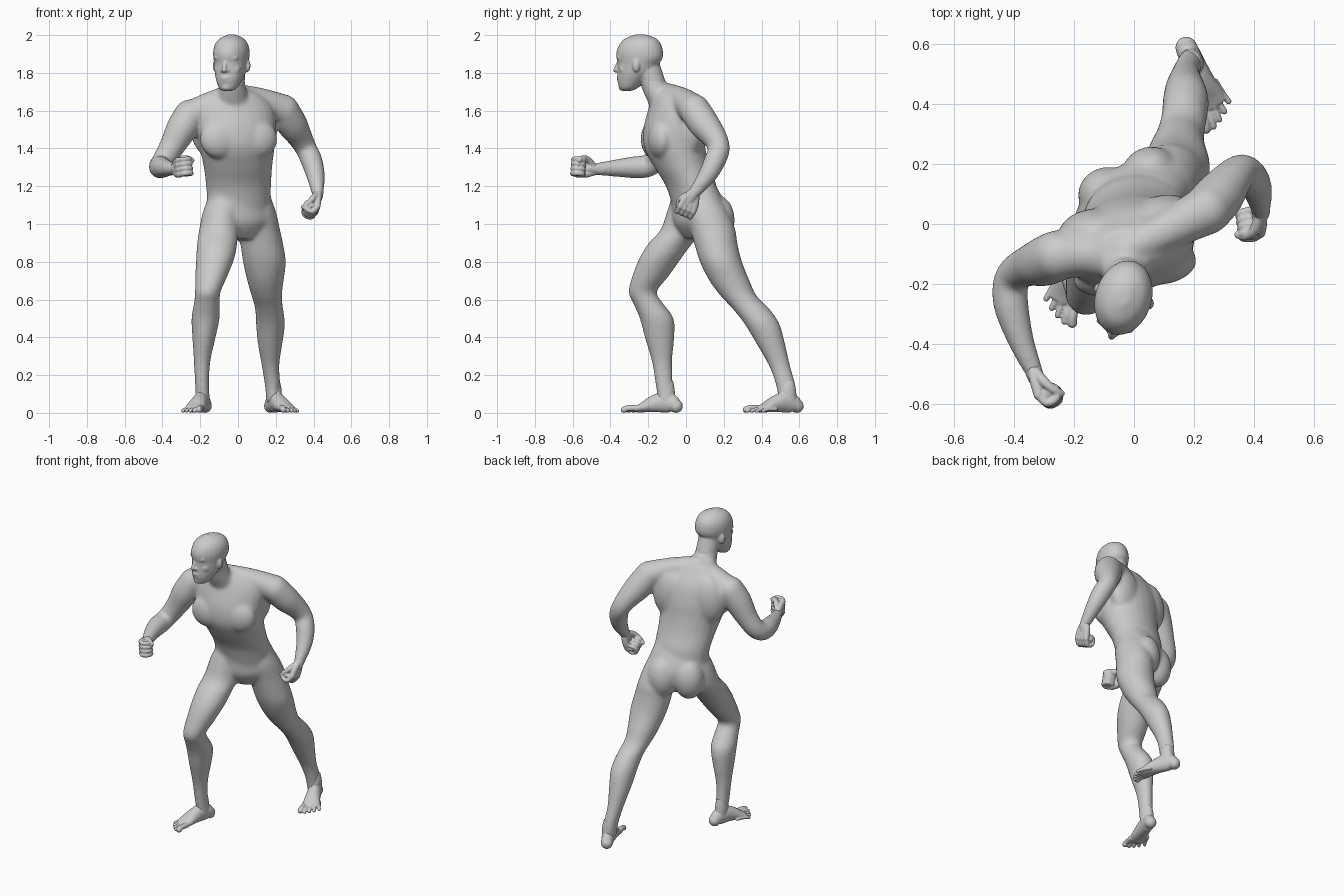
import bpy, bmesh, math
from mathutils import Vector, Matrix

bm = bmesh.new()
SIDES = 24


def catmull(rows, steps=4):
    """Smoothly interpolate a short list of section rows."""
    rows = [Vector(r) for r in rows]
    out = []
    for i in range(len(rows) - 1):
        p0, p1 = rows[max(i - 1, 0)], rows[i]
        p2, p3 = rows[i + 1], rows[min(i + 2, len(rows) - 1)]
        for k in range(steps):
            t = k / steps
            out.append(0.5 * (2 * p1 + (p2 - p0) * t + (2 * p0 - 5 * p1 + 4 * p2 - p3) * t ** 2
                              + (3 * p1 - p0 - 3 * p2 + p3) * t ** 3))
    return out + [rows[-1]]


def skin(rings):
    """Close a stack of point rings into a solid."""
    vs = [[bm.verts.new(p) for p in ring] for ring in rings]
    for a, b in zip(vs, vs[1:]):
        for i in range(SIDES):
            j = (i + 1) % SIDES
            bm.faces.new((a[i], a[j], b[j], b[i]))
    bm.faces.new(vs[0][::-1])
    bm.faces.new(vs[-1])


def ring(c, u, v, a, b):
    ang = [2 * math.pi * i / SIDES for i in range(SIDES)]
    return [c + u * a * math.cos(t) + v * b * math.sin(t) for t in ang]


def slices(rows, yaw=0):
    """Loft of horizontal ellipses: x, y, z, half width, half depth."""
    r = math.radians(yaw)
    u, v = Vector((math.cos(r), math.sin(r), 0)), Vector((-math.sin(r), math.cos(r), 0))
    skin([ring(Vector(s[:3]), u, v, s[3], s[4]) for s in catmull(rows)])


def blob(c, r, yaw=0):
    m = Matrix.Translation(c) @ Matrix.Rotation(math.radians(yaw), 4, 'Z') @ Matrix.Diagonal((*r, 1))
    bmesh.ops.create_uvsphere(bm, u_segments=20, v_segments=12, radius=1, matrix=m)


def tube(rows):
    """Loft along a path with rounded ends: x, y, z, half width, half height."""
    rows = [tuple(r) if len(r) == 5 else (*r, r[3]) for r in rows]
    pts = catmull(rows)
    rings, u = [], None
    for i, s in enumerate(pts):
        t = (Vector(pts[min(i + 1, len(pts) - 1)][:3]) - Vector(pts[max(i - 1, 0)][:3])).normalized()
        if u is None:
            u = t.cross(Vector((0, 0, 1)))
            u = u if u.length > 0.05 else t.orthogonal()
        u = (u - t * u.dot(t)).normalized()
        rings.append(ring(Vector(s[:3]), u, t.cross(u), s[3], s[4]))
    skin(rings)
    for s in (rows[0], rows[-1]):
        blob(s[:3], [min(s[3], s[4])] * 3)


def finish(name, voxel, iterations):
    """Fuse everything built so far into one smooth skin."""
    bmesh.ops.recalc_face_normals(bm, faces=bm.faces)
    mesh = bpy.data.meshes.new(name)
    bm.to_mesh(mesh)
    bm.clear()
    ob = bpy.data.objects.new(name, mesh)
    bpy.context.collection.objects.link(ob)
    fuse = ob.modifiers.new("fuse", 'REMESH')
    fuse.mode, fuse.voxel_size, fuse.use_smooth_shade = 'VOXEL', voxel, True
    soft = ob.modifiers.new("soften", 'SMOOTH')
    soft.factor, soft.iterations = .5, iterations


# Pelvis, then the chest twisted against it
slices([(.01, .07, .92, .06, .07), (.01, .07, 1.0, .18, .125), (.01, .07, 1.08, .187, .135),
        (.005, .045, 1.17, .172, .122), (.005, .02, 1.25, .15, .1)], 25)
TWIST = 11
slices([(.005, .055, 1.08, .165, .12), (.003, .028, 1.2, .174, .133), (0, -.02, 1.3, .183, .146),
        (-.005, -.058, 1.4, .2, .16), (-.012, -.068, 1.5, .216, .155), (-.02, -.07, 1.6, .215, .128),
        (-.025, -.08, 1.67, .17, .095), (-.03, -.09, 1.72, .08, .07)], TWIST)
rot, hip = (Matrix.Rotation(math.radians(a), 3, 'Z') for a in (TWIST, 25))
for s in (-1, 1):
    # Chest muscles, upper back and buttocks
    blob(Vector((-.012, -.075, 1.45)) + rot @ Vector((s * .1, -.08, 0)), (.11, .066, .105), TWIST)
    blob(Vector((-.012, -.05, 1.51)) + rot @ Vector((s * .12, .05, 0)), (.115, .075, .16), TWIST)
    blob(Vector((.01, .07, 1.02)) + hip @ Vector((s * .08, .075, 0)), (.095, .085, .13), 25)

# Neck and shoulder slopes
slices([(-.03, -.09, 1.6, .1, .09), (-.03, -.14, 1.69, .08, .083),
        (-.03, -.175, 1.75, .068, .07), (-.03, -.215, 1.84, .062, .068)])
tube([(-.03, -.1, 1.685, .055), (-.15, -.1, 1.63, .07), (-.255, -.105, 1.565, .083)])
tube([(-.03, -.09, 1.69, .055), (.11, -.02, 1.655, .068), (.24, .045, 1.605, .082)])

# Arms
tube([(-.255, -.105, 1.575, .085), (-.30, -.125, 1.5, .083), (-.35, -.14, 1.41, .068), (-.395, -.165, 1.335, .06),
      (-.412, -.21, 1.305, .06), (-.407, -.28, 1.3, .058), (-.375, -.39, 1.295, .044), (-.335, -.485, 1.29, .032)])
tube([(.24, .045, 1.605, .083), (.285, .095, 1.53, .082), (.328, .15, 1.46, .067), (.36, .175, 1.4, .058),
      (.388, .155, 1.34, .058), (.41, .115, 1.26, .05), (.423, .04, 1.16, .032)])

# Legs
slices([(-.06, .02, 1.16, .085, .09), (-.085, .01, 1.07, .1, .11), (-.1, -.015, .97, .106, .12),
        (-.11, -.08, .9, .107, .117), (-.12, -.135, .82, .102, .112), (-.142, -.19, .72, .085, .096),
        (-.16, -.23, .64, .068, .075), (-.165, -.2, .58, .069, .08), (-.172, -.155, .5, .075, .09),
        (-.18, -.14, .4, .062, .079), (-.19, -.127, .27, .044, .054), (-.19, -.115, .15, .038, .047),
        (-.183, -.1, .05, .036, .046)])
slices([(.08, .08, 1.16, .085, .09), (.1, .105, 1.07, .1, .115), (.115, .142, .97, .108, .12),
        (.125, .157, .9, .113, .115), (.14, .185, .8, .114, .112), (.145, .23, .7, .097, .107),
        (.152, .278, .62, .081, .096), (.165, .345, .55, .075, .098), (.172, .403, .47, .077, .093),
        (.17, .447, .37, .066, .077), (.172, .495, .25, .047, .057), (.183, .527, .15, .042, .052),
        (.187, .54, .05, .036, .048)])
finish("body", .0075, 30)

# Head
HYAW = -17
hrot = Matrix.Rotation(math.radians(HYAW), 3, 'Z')


def on_head(x, y, z):
    return Vector((-.035, -.245, z)) + hrot @ Vector((x, y, 0))


skull = [(-.072, 1.705, .03, .028), (-.06, 1.722, .05, .05), (-.044, 1.76, .067, .077),
         (-.022, 1.80, .08, .098), (-.006, 1.852, .088, .113), (-.001, 1.877, .092, .124),
         (0, 1.91, .094, .126), (.003, 1.95, .086, .113), (.005, 1.982, .062, .084), (.005, 2.003, .02, .03)]
slices([(*on_head(0, y, z), a, b) for y, z, a, b in skull], HYAW)
slices([(-.03, -.15, 1.68, .06, .06), (-.03, -.175, 1.75, .066, .068), (-.03, -.22, 1.85, .066, .08)])
tube([(*on_head(0, -.112, 1.862), .01), (*on_head(0, -.127, 1.835), .011), (*on_head(0, -.133, 1.814), .014)])
blob(on_head(0, -.113, 1.775), (.028, .014, .006), HYAW)
blob(on_head(0, -.111, 1.761), (.024, .014, .007), HYAW)
blob(on_head(0, -.092, 1.724), (.03, .024, .02), HYAW)
for s in (-1, 1):
    blob(on_head(s * .017, -.117, 1.812), (.01, .012, .009), HYAW)
    blob(on_head(s * .034, -.095, 1.855), (.017, .013, .01), HYAW)
    blob(on_head(s * .034, -.098, 1.878), (.032, .014, .01), HYAW)
    blob(on_head(s * .045, -.072, 1.82), (.028, .027, .028), HYAW)
    blob(on_head(s * .09, .008, 1.838), (.013, .02, .034), HYAW + s * 20)
finish("head", .006, 6)


def hand(wrist, forward, curl, thumb):
    """Fist: palm, four curled fingers and a thumb."""
    d = Vector(forward).normalized()
    n = Vector(curl)
    n = (n - d * n.dot(d)).normalized()
    s = d.cross(n)
    s = s if s.dot(Vector(thumb)) > 0 else -s

    def at(a, b, c, r):
        return (*(Vector(wrist) + d * a + n * b + s * c), r)
    tube([at(-.04, 0, 0, .026), at(0, 0, 0, .029), at(.03, .004, 0, .027)])
    for i in range(4):
        k = (i - 1.5) * .025
        tube([at(0, 0, k * .4, .018), at(.045, .003, k * .8, .02), at(.09, .004, k, .017)])
        tube([at(.088, .004, k, .0155), at(.122, .025, k, .0135), at(.112, .06, k, .0135),
              at(.078, .062, k, .013), at(.066, .035, k, .013)])
        blob(at(.09, .035, k, 0)[:3], (.02, .02, .013))
    tube([at(.015, .01, .02, .019), at(.05, .03, .046, .017), at(.085, .058, .046, .013), at(.1, .078, .03, .012)])


hand((-.335, -.485, 1.29), (.2, -.95, .1), (1, .1, .1), (0, 0, 1))
hand((.423, .04, 1.16), (-.05, -.4, -.9), (-1, -.15, 0), (0, -1, 0))
finish("hands", .004, 4)


def foot(heel, toward, inner):
    """Foot along the ground with five toes, big toe on the inner side."""
    f = Vector((*toward, 0)).normalized()
    side = Vector((-f.y, f.x, 0)) * inner
    base = Vector((*heel, 0))

    def at(a, m, z, *r):
        return (*(base + f * a + side * m + Vector((0, 0, z))), *r)
    tube([at(.034, 0, .036, .036, .036), at(.06, 0, .05, .038, .05), at(.11, 0, .056, .041, .054),
          at(.165, 0, .045, .046, .043), at(.215, -.002, .029, .052, .027), at(.25, -.006, .019, .047, .017)])
    for i in range(5):
        m, r = .043 - .0235 * i, (.017, .0115, .011, .0105, .0105)[i]
        tip = (.325, .322, .308, .29, .265)[i]
        tube([at(tip - .09, m * .85, r + .008, r), at(tip - .04, m, r + .008, r * .95), at(tip - r, m * 1.12, r, r)])
    # Ankle, tapering up into the shin
    slices([at(.085, 0, .17, .027, .033), at(.088, 0, .12, .036, .045), at(.085, 0, .05, .037, .048)])


foot((-.165, -.02), (-.085, -.29), 1)
foot((.16, .618), (.118, -.27), -1)
finish("feet", .004, 4)
